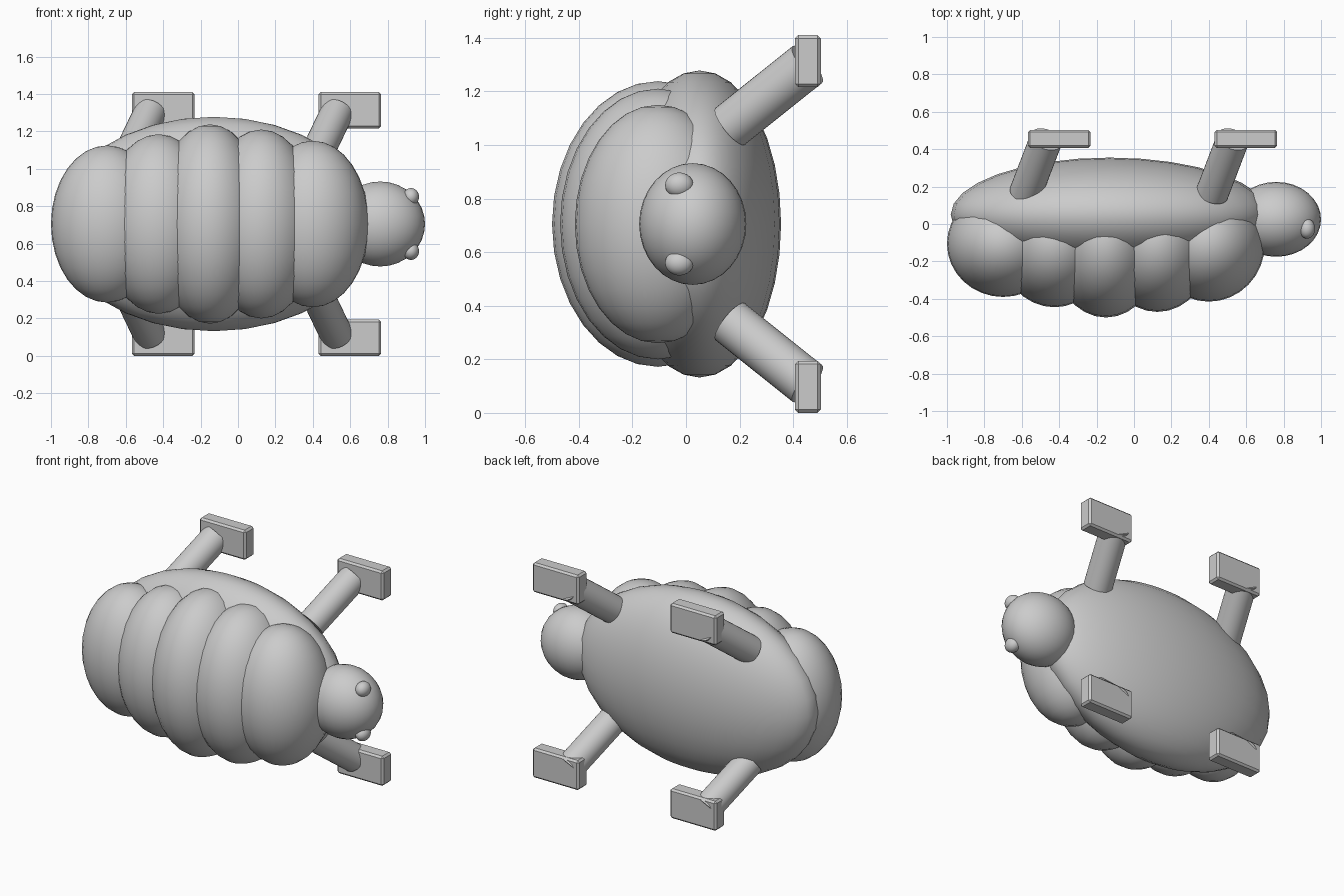
import bpy
import math
from mathutils import Vector

cube = bpy.data.objects.get("Cube")
if cube:
    bpy.data.objects.remove(cube, do_unlink=True)

MID = 0.705  # height of the mirror plane through the body

grey = bpy.data.materials.new("plain grey")
grey.use_nodes = True
grey.diffuse_color = (0.6, 0.6, 0.6, 1)
grey.node_tree.nodes["Principled BSDF"].inputs["Base Color"].default_value = (0.6, 0.6, 0.6, 1)


def finish(name):
    obj = bpy.context.object
    obj.name = name
    obj.data.materials.append(grey)
    return obj


def ellipsoid(name, centre, radii, rotation=(0, 0, 0)):
    bpy.ops.mesh.primitive_uv_sphere_add(segments=32, ring_count=16, location=centre, rotation=rotation)
    bpy.context.object.scale = radii
    bpy.ops.object.shade_smooth()
    return finish(name)


def cylinder(name, start, end, radius):
    start, end = Vector(start), Vector(end)
    axis = end - start
    bpy.ops.mesh.primitive_cylinder_add(vertices=32, radius=radius, depth=axis.length,
                                        location=(start + end) / 2,
                                        rotation=axis.to_track_quat('Z', 'Y').to_euler())
    bpy.ops.object.shade_smooth_by_angle(angle=math.radians(30))
    return finish(name)


def block(name, centre, size):
    bpy.ops.mesh.primitive_cube_add(size=1, location=centre)
    obj = finish(name)
    obj.scale = size
    bpy.ops.object.transform_apply(location=False, rotation=False, scale=True)
    bevel = obj.modifiers.new("soft edges", 'BEVEL')
    bevel.width = 0.012
    bevel.segments = 1
    return obj


# Body and head
ellipsoid("body", (-0.13, 0.05, MID), (0.85, 0.305, 0.573))
ellipsoid("head", (0.76, 0.025, MID), (0.24, 0.2, 0.227))

# Overlapping shell segments: radius across y, radius across z
shell = [(0.285, 0.42), (0.34, 0.48), (0.395, 0.533), (0.365, 0.505), (0.31, 0.445)]
for i, (ry, rz) in enumerate(shell):
    ellipsoid(f"shell_segment_{i + 1}", (-0.7 + 0.275 * i, -0.105, MID), (0.3, ry, rz))

# Eyes, legs and feet, mirrored above and below the middle
for side, s in (("upper", 1), ("lower", -1)):
    ellipsoid(f"{side}_eye", (0.925, -0.025, MID + 0.145 * s), (0.043, 0.053, 0.047))
    for end, x in (("rear", -0.4), ("head", 0.598)):
        cylinder(f"{side}_{end}_leg", (x - 0.18, 0.165, MID + 0.365 * s),
                 (x - 0.07, 0.453, MID + 0.595 * s), 0.088)
        block(f"{side}_{end}_foot", (x, 0.455, MID + 0.608 * s), (0.335, 0.096, 0.194))
